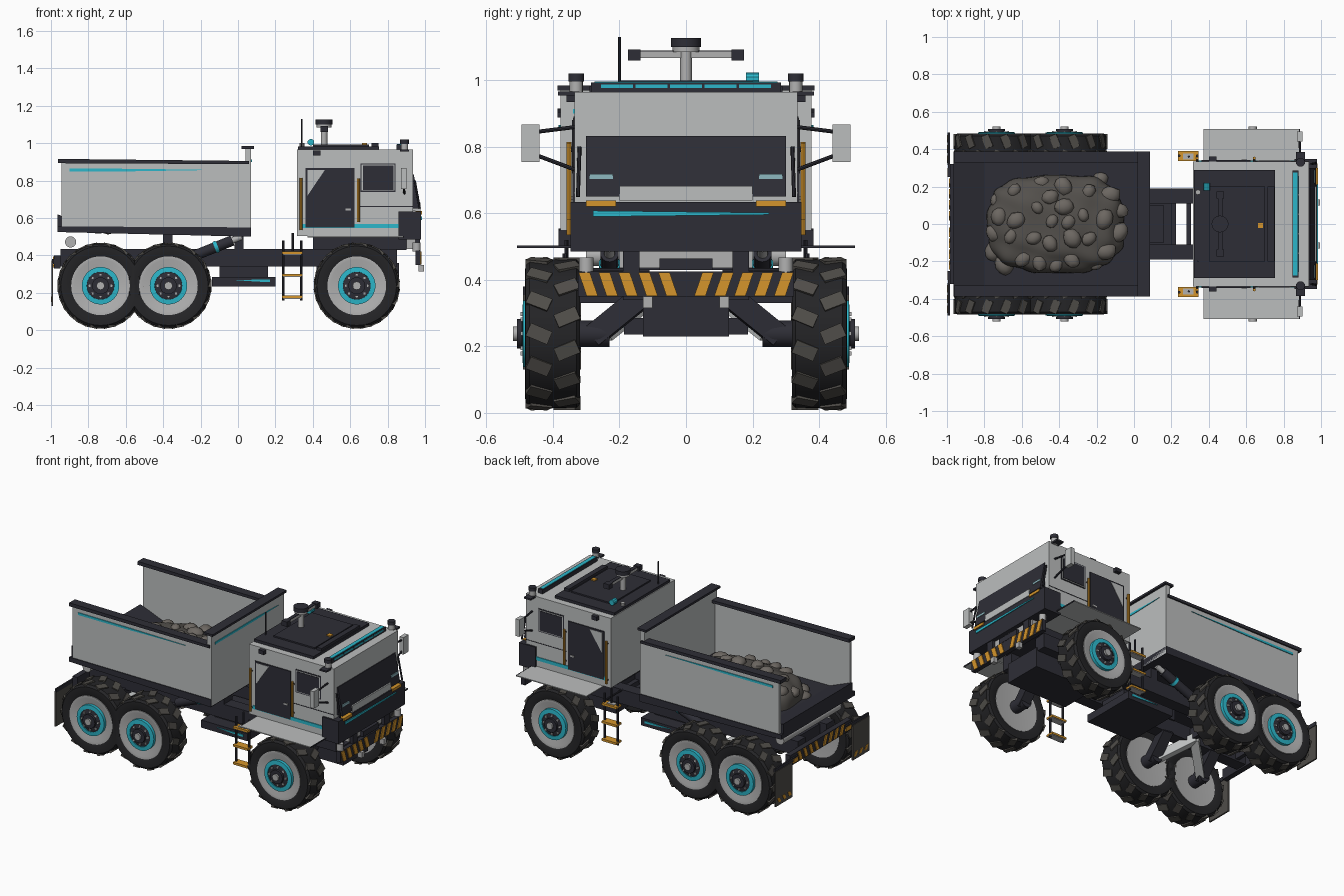
import bpy, bmesh, math, random
from mathutils import Vector, Matrix

if "Cube" in bpy.data.objects:
    bpy.data.objects.remove(bpy.data.objects["Cube"])

random.seed(4)


def mat(name, *rgb):
    m = bpy.data.materials.new(name)
    m.diffuse_color = (*rgb, 1)
    m.use_nodes = True
    m.node_tree.nodes["Principled BSDF"].inputs["Base Color"].default_value = m.diffuse_color
    return m


BODY = mat("light_grey", .50, .515, .515)
DARK = mat("charcoal", .027, .027, .037)
TEAL = mat("teal", .025, .47, .59)
ORANGE = mat("orange", .66, .30, .025)
RUBBER = mat("rubber", .018, .018, .02)
LUG = mat("dusty_rubber", .08, .075, .067)
STEEL = mat("steel", .44, .44, .44)
ROCK = mat("rock", .15, .135, .12)
SOIL = mat("soil", .087, .08, .072)
LAMP = mat("pale_lamp", .27, .48, .53)


def emit(name, bm, m, mirror=False, smooth=False):
    """Turn a bmesh into an object, optionally doubled across y = 0."""
    bmesh.ops.recalc_face_normals(bm, faces=bm.faces)
    if mirror:
        g = bmesh.ops.duplicate(bm, geom=bm.verts[:] + bm.edges[:] + bm.faces[:])["geom"]
        for v in [e for e in g if isinstance(e, bmesh.types.BMVert)]:
            v.co.y *= -1
        bmesh.ops.reverse_faces(bm, faces=[e for e in g if isinstance(e, bmesh.types.BMFace)])
    me = bpy.data.meshes.new(name)
    bm.to_mesh(me)
    bm.free()
    me.materials.append(m)
    ob = bpy.data.objects.new(name, me)
    bpy.context.collection.objects.link(ob)
    if smooth:
        bpy.ops.object.select_all(action='DESELECT')
        ob.select_set(True)
        bpy.context.view_layer.objects.active = ob
        bpy.ops.object.shade_smooth_by_angle(angle=math.radians(35))
    return ob


def add_box(bm, M):
    bmesh.ops.create_cube(bm, size=1, matrix=M)


def box(name, m, x0, x1, y0, y1, z0, z1, mirror=False):
    bm = bmesh.new()
    add_box(bm, Matrix.Translation(((x0 + x1) / 2, (y0 + y1) / 2, (z0 + z1) / 2))
            @ Matrix.Diagonal((x1 - x0, y1 - y0, z1 - z0, 1)))
    return emit(name, bm, m, mirror)


def rod(name, m, p, q, r, seg=12, mirror=False, square=False):
    """Round or square bar between two points."""
    p, q = Vector(p), Vector(q)
    M = Matrix.Translation((p + q) / 2) @ (q - p).to_track_quat('Z', 'Y').to_matrix().to_4x4()
    bm = bmesh.new()
    if square:
        add_box(bm, M @ Matrix.Diagonal((2 * r, 2 * r, (q - p).length, 1)))
    else:
        bmesh.ops.create_cone(bm, cap_ends=True, segments=seg, radius1=r, radius2=r,
                              depth=(q - p).length, matrix=M)
    return emit(name, bm, m, mirror, not square)


def prism(name, m, pts, a, b, plane="xz", mirror=False):
    """Extrude a flat outline from a to b along the remaining axis."""
    put = (lambda u, v, w: (u, w, v)) if plane == "xz" else (lambda u, v, w: (w, u, v))
    bm = bmesh.new()
    f = bm.faces.new([bm.verts.new(put(u, v, a)) for u, v in pts])
    g = bmesh.ops.extrude_face_region(bm, geom=[f])["geom"]
    d = Vector(put(0, 0, b - a))
    bmesh.ops.translate(bm, vec=d, verts=[e for e in g if isinstance(e, bmesh.types.BMVert)])
    return emit(name, bm, m, mirror)


def lathe(name, m, cx, prof, seg=40, cz=.238):
    """Spin an (r, y) outline round a wheel axle, on both sides."""
    bm = bmesh.new()
    vs = [bm.verts.new((cx, y, cz + r)) for r, y in prof]
    es = [bm.edges.new((vs[i], vs[i + 1])) for i in range(len(vs) - 1)]
    bmesh.ops.spin(bm, geom=vs + es, cent=(cx, 0, cz), axis=(0, 1, 0),
                   angle=2 * math.pi, steps=seg)
    bmesh.ops.remove_doubles(bm, verts=bm.verts, dist=1e-5)
    return emit(name, bm, m, True, True)


# Wheels: tyre, shallow skewed tread lugs, rim, teal ring, hub and nuts
for cx in (-.735, -.372, .635):
    lathe("tyre", RUBBER, cx, [(.145, .33), (.17, .318), (.212, .318), (.224, .33), (.224, .47),
                               (.212, .483), (.17, .484), (.15, .475), (.145, .33)], 48)
    lathe("rim", STEEL, cx, [(0, .335), (.157, .322), (.157, .484), (.14, .484), (.1, .47), (0, .47)])
    lathe("rim_ring", TEAL, cx, [(.07, .465), (.1, .468), (.1, .49), (.074, .492), (.07, .465)])
    lathe("hub_plate", DARK, cx, [(0, .47), (.074, .47), (.074, .488), (.045, .493), (.045, .508), (0, .508)], 20)
    rod("hub_cap", STEEL, (cx, .5, .238), (cx, .52, .238), .022, 12, True)
    bm, nuts = bmesh.new(), bmesh.new()
    for i in range(28):
        side = 1 if i % 2 else -1
        R = Matrix.Translation((cx, .4, .238)) @ Matrix.Rotation(i * math.pi / 14, 4, 'Y')
        add_box(bm, R @ Matrix.Translation((0, side * .042, .22)) @ Matrix.Rotation(side * .4, 4, 'Z')
                @ Matrix.Diagonal((.042, .07, .019, 1)))
    for i in range(8):
        a = i * math.pi / 4
        add_box(nuts, Matrix.Translation((cx + .06 * math.cos(a), .492, .238 + .06 * math.sin(a)))
                @ Matrix.Diagonal((.012, .012, .012, 1)))
    emit("tread_lugs", bm, LUG, True)
    emit("wheel_nuts", nuts, STEEL, True)
    rod("stub_axle", DARK, (cx, .23, .238), (cx, .34, .238), .04, 16, True)
    rod("swing_arm", DARK, (cx + .02, .12, .36), (cx, .28, .23), .034, mirror=True, square=True)

# Chassis
box("chassis_rail", DARK, -.95, .85, .11, .19, .34, .435, True)
for x in (-.9, -.55, -.15, .2, .28, .45):
    box("cross_member", DARK, x, x + .025, -.12, .12, .35, .425)
box("belly_tank", DARK, -.14, .2, -.186, .186, .235, .285)
box("tank_hanger", DARK, -.1, .16, -.1, .1, .28, .35)
prism("tank_stripe", TEAL, [(-.02, .268), (.17, .272), (.17, .257), (.1, .26)], .186, .191, mirror=True)
box("front_gearbox", DARK, .42, .86, -.13, .13, .23, .36)
rod("bogie_arm", BODY, (-.55, .1, .36), (-.72, .25, .24), .026, mirror=True, square=True)
rod("bogie_arm_front", BODY, (-.55, .1, .36), (-.39, .25, .24), .026, mirror=True, square=True)
box("rear_beam", DARK, -.985, -.95, -.32, .32, .33, .4)
box("mud_flap", LUG, -.998, -.988, .315, .49, .13, .36, True)
box("flap_hanger", DARK, -.994, -.984, .25, .49, .355, .38, True)
box("rear_lamp", ORANGE, -.998, -.985, .25, .3, .345, .372, True)
for k in range(3):
    y = .325 + .055 * k
    prism("flap_mark", ORANGE, [(y, .15), (y + .025, .15), (y + .042, .18), (y + .017, .18)],
          -1.0, -.997, "yz", True)
for k in range(4):
    y = .02 + .058 * k
    prism("rear_hazard", ORANGE, [(y, .335), (y + .028, .335), (y + .05, .395), (y + .022, .395)],
          -.99, -.984, "yz", True)

# Dump bed
prism("bed_floor", DARK, [(-.965, .525), (.07, .5), (.07, .55), (-.965, .555)], -.383, .383)
prism("tail_ramp", DARK, [(-.965, .55), (-.79, .55), (-.965, .62)], -.36, .36)
for x in (-.4, -.02):
    box("bed_support", DARK, x, x + .05, .1, .19, .43, .52, True)
box("bed_side", BODY, -.945, .07, .36, .378, .545, .9, True)
prism("bed_side_rail", DARK, [(-.962, .893), (.06, .888), (.06, .905), (-.962, .916)], .328, .387, mirror=True)
box("bed_bulkhead", BODY, .04, .07, -.378, .378, .505, .972)
box("bulkhead_cap", DARK, .02, .085, -.387, .387, .97, .984)
prism("bed_stripe", TEAL, [(-.9, .85), (-.55, .85), (-.12, .857), (-.55, .863), (-.9, .865)], .378, .383, mirror=True)
prism("bulkhead_stripe", TEAL, [(-.34, .9), (.1, .9), (.32, .907), (.1, .914), (-.34, .914)], .07, .074, "yz")
rod("bed_hinge", STEEL, (-.895, -.3, .472), (-.895, .3, .472), .03, 16)
rod("ram_barrel", DARK, (-.28, .23, .38), (-.03, .23, .48), .028, 14, True)
rod("ram_collar", TEAL, (-.125, .23, .442), (-.108, .23, .449), .032, 14, True)
rod("ram_piston", STEEL, (-.03, .23, .48), (.02, .23, .5), .017, 12, True)

# Rubble load: a broad lumpy mound with big stones on its surface
bm = bmesh.new()
bmesh.ops.create_icosphere(bm, subdivisions=5, radius=1)
for v in bm.verts:
    x, y, z = v.co
    n = 1 + .04 * math.sin(9 * x + 4 * y) * math.cos(8 * y - 3 * x)
    px, py = (math.copysign(abs(t) ** .7, t) for t in (x, y))
    v.co = (-.415 + .365 * n * px, .262 * n * py, .55 + max(z, 0) ** .7 * .145 * n)
emit("rubble_mound", bm, SOIL, smooth=True)
bm, spots = bmesh.new(), []
for _ in range(4000):
    u, w = random.uniform(-.97, .97), random.uniform(-.95, .95)
    if u ** 4 + w ** 4 > 1 or len(spots) > 32:
        continue
    if any(math.hypot((u - a) * .36, (w - b) * .26) < .088 for a, b in spots):
        continue
    spots.append((u, w))
    r = random.uniform(.032, .056)
    z = .55 + .145 * max(0, 1 - abs(u) ** 2.8 - abs(w) ** 2.8) ** .35
    M = (Matrix.Translation((-.415 + .35 * u, .25 * w, z)) @ Matrix.Rotation(random.random() * 6, 4, 'Z')
         @ Matrix.Diagonal((r * 1.1, r * .9, r * .7, 1)))
    stone = bmesh.ops.create_icosphere(bm, subdivisions=2, radius=1)["verts"]
    for v in stone:
        v.co = M @ (v.co * random.uniform(.93, 1.06))
emit("rubble_stones", bm, ROCK, smooth=True)

# Cab shell, fenders and mount
box("cab", BODY, .315, .935, -.335, .335, .505, .965)
box("cab_mount", DARK, .4, .9, -.15, .15, .43, .505)
box("cab_mount_front", STEEL, .9, .95, -.2, .2, .435, .49)
box("fender", BODY, .372, .883, .33, .508, .497, .503, True)
box("fender_lip", DARK, .883, .887, .33, .508, .496, .504, True)
prism("windshield", DARK, [(.92, .832), (.94, .832), (.974, .65), (.92, .65)], -.3, .3)
box("nose_panel", BODY, .92, .977, -.2, .2, .638, .682)
box("nose_lamp", LAMP, .95, .967, .22, .29, .704, .718, True)
box("front_skirt", DARK, .858, .978, -.347, .347, .485, .634)
prism("skirt_stripe", TEAL, [(-.28, .59), (.25, .596), (.25, .602), (-.1, .606), (-.28, .608)], .978, .983, "yz")
box("marker_lamp", ORANGE, .95, .984, .21, .3, .62, .638, True)

# Front bumper with hazard bars
box("bumper", DARK, .948, .976, -.325, .325, .35, .425)
box("bumper_bracket", DARK, .95, .972, .14, .19, .42, .49, True)
box("winch", DARK, .945, .972, -.08, .08, .43, .465)
rod("bumper_post", STEEL, (.955, .3, .42), (.955, .3, .468), .022, 12, True)
box("tow_hook", STEEL, .965, .995, .1, .13, .315, .35, True)
for k in range(5):
    y = .025 + .06 * k
    prism("bumper_hazard", ORANGE, [(y, .352), (y + .034, .352), (y + .058, .422), (y + .024, .422)],
          .975, .981, "yz", True)

# Cab sides: door, layered window, stripe, handrails
box("door", DARK, .362, .622, .333, .341, .55, .868, True)
prism("door_corner", BODY, [(.372, .858), (.465, .858), (.372, .72)], .34, .343, mirror=True)
box("door_handle", STEEL, .575, .605, .34, .346, .64, .65, True)
box("window_frame", DARK, .655, .842, .333, .338, .74, .892, True)
box("window_trim", BODY, .661, .836, .335, .34, .746, .886, True)
box("window_glass", DARK, .667, .831, .337, .343, .751, .881, True)
box("cab_stripe", TEAL, .345, .858, .334, .34, .547, .569, True)
box("seam", DARK, .64, .935, .334, .337, .66, .664, True)
for x, z0, z1 in ((.337, .535, .815), (.643, .58, .81)):
    rod("handrail", ORANGE, (x, .352, z0), (x, .352, z1), .008, 8, True)
    for z in (z0 + .02, z1 - .02):
        rod("handrail_stud", DARK, (x, .33, z), (x, .355, z), .006, 8, True)
box("side_lamp", DARK, .4, .44, .333, .36, .935, .96, True)

# Mirrors
box("mirror", BODY, .872, .9, .44, .494, .755, .867, True)
rod("mirror_arm_top", DARK, (.89, .33, .86), (.885, .45, .845), .006, 8, True)
rod("mirror_arm_low", DARK, (.89, .33, .73), (.885, .45, .775), .006, 8, True)
rod("front_grab_bar", DARK, (.945, .32, .8), (.972, .325, .65), .006, 8, True)

# Boarding ladders, hung from the chassis by thin struts
for x in (.242, .338):
    rod("ladder_rail", DARK, (x, .365, .16), (x, .365, .48), .007, 8, True)
rod("ladder_strut", DARK, (.338, .17, .43), (.338, .365, .43), .006, 8, True)
rod("ladder_post", DARK, (.293, .36, .42), (.293, .36, .52), .006, 8, True)
for z in (.178, .295, .413):
    box("ladder_step", ORANGE, .236, .344, .338, .39, z - .006, z + .007, True)
    box("ladder_step_base", STEEL, .24, .34, .342, .386, z - .01, z - .005, True)
box("ladder_top_pad", STEEL, .262, .318, .346, .376, .419, .424, True)

# Roof equipment
box("roof_plate", DARK, .32, .755, -.29, .29, .96, .983)
box("roof_hatch", DARK, .4, .7, -.2, .2, .98, .992)
box("roof_rail", DARK, .715, .75, -.2, .2, .98, 1.0)
box("light_bar", DARK, .847, .88, -.285, .285, .96, .993)
box("light_bar_strip", TEAL, .85, .875, -.275, .275, .99, .996)
for k in range(5):
    box("light_bar_lens", TEAL, .879, .883, -.256 + .104 * k, -.16 + .104 * k, .977, .988)
rod("beacon_base", STEEL, (.89, .33, .955), (.89, .33, .997), .02, 14, True)
rod("beacon_cap", DARK, (.89, .33, .997), (.89, .33, 1.02), .024, 14, True)
box("beacon_bracket", DARK, .865, .915, .32, .385, .955, .966, True)
rod("antenna", DARK, (.342, -.2, .98), (.342, -.2, 1.13), .004, 8)
rod("antenna_base", STEEL, (.342, .17, .98), (.342, .17, 1.0), .014, 10)
rod("sensor_post", STEEL, (.46, 0, .98), (.46, 0, 1.09), .018, 14)
rod("sensor_bar", STEEL, (.46, -.15, 1.077), (.46, .15, 1.077), .01, square=True)
box("sensor_bar_cover", DARK, .448, .472, -.15, .15, 1.086, 1.09)
box("sensor_pod", DARK, .44, .48, .137, .174, 1.06, 1.092, True)
rod("sensor_collar", STEEL, (.46, 0, 1.085), (.46, 0, 1.1), .04, 20)
rod("sensor_cap", DARK, (.46, 0, 1.1), (.46, 0, 1.127), .045, 20)
rod("roof_valve", TEAL, (.39, .18, 1.005), (.39, .22, 1.005), .018, 10)
box("roof_lamp", ORANGE, .662, .69, -.022, .006, .99, 1.0)
